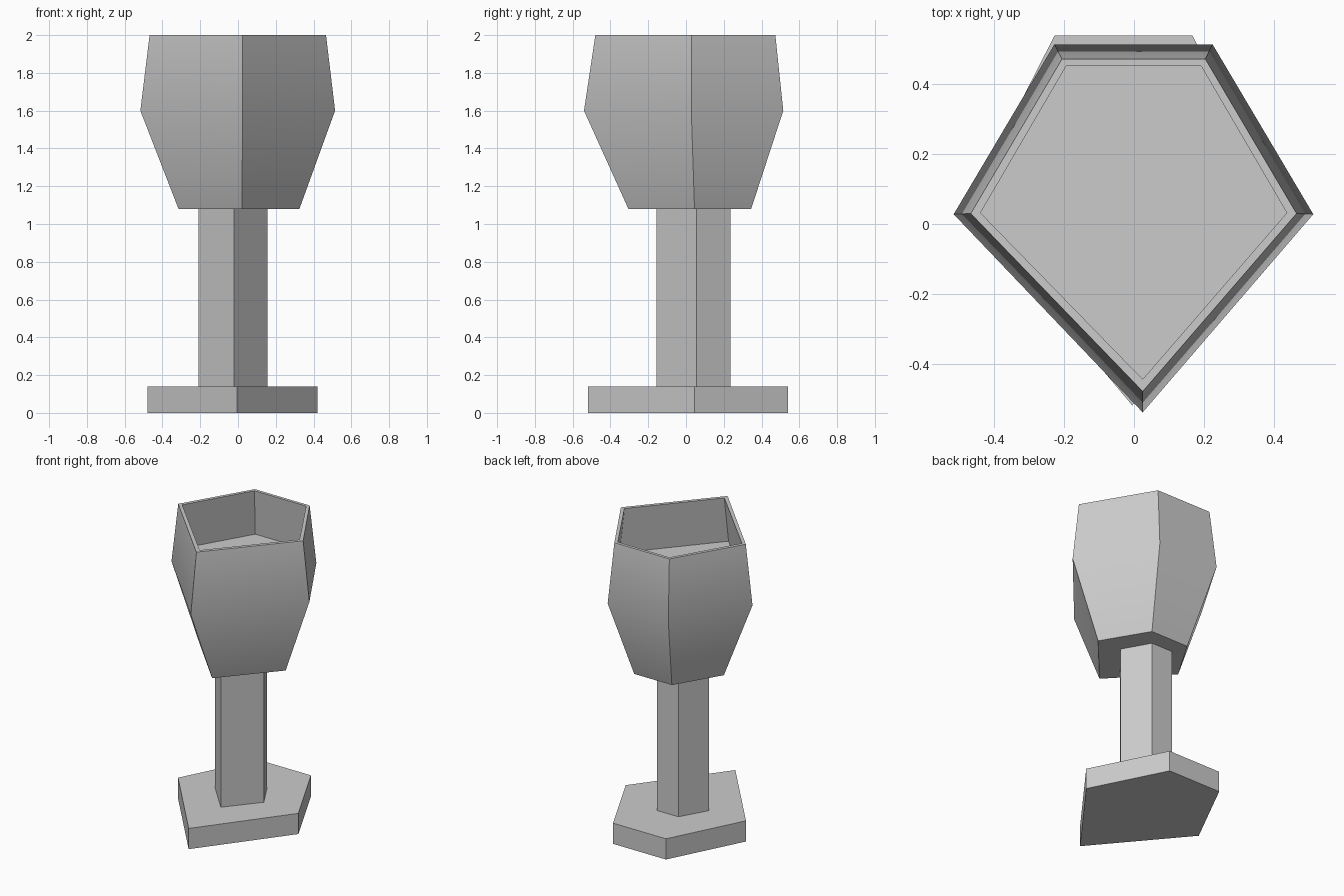
import bpy, bmesh, math

cube = bpy.data.objects.get("Cube")
if cube:
    bpy.data.objects.remove(cube, do_unlink=True)

grey = bpy.data.materials.new("plain_grey")
grey.use_nodes = True
grey.diffuse_color = (0.6, 0.6, 0.6, 1)
grey.node_tree.nodes["Principled BSDF"].inputs["Base Color"].default_value = grey.diffuse_color


def pentagon(z, left, right, front, back, side_y, tip_x):
    """Uneven five-sided ring: one tip in front, a flat edge at the back."""
    mid, half = (left + right) / 2, 0.22 * (right - left)
    return [(tip_x, front, z), (right, side_y, z), (mid + half, back, z),
            (mid - half, back, z), (left, side_y, z)]


def loft(name, rings):
    """Skin a stack of rings and cap both ends."""
    bm = bmesh.new()
    loops = [[bm.verts.new(p) for p in ring] for ring in rings]
    for low, high in zip(loops, loops[1:]):
        for i in range(5):
            j = (i + 1) % 5
            bm.faces.new((low[i], low[j], high[j], high[i]))
    bm.faces.new(loops[0][::-1])
    bm.faces.new(loops[-1])
    bmesh.ops.recalc_face_normals(bm, faces=bm.faces)
    mesh = bpy.data.meshes.new(name)
    bm.to_mesh(mesh)
    bm.free()
    mesh.materials.append(grey)
    obj = bpy.data.objects.new(name, mesh)
    bpy.context.collection.objects.link(obj)
    return obj


# Foot slab and stem
loft("foot", [pentagon(z, -0.48, 0.42, -0.52, 0.54, 0.045, -0.005) for z in (0, 0.14)])
loft("stem", [pentagon(z, -0.21, 0.155, -0.155, 0.235, 0.055, -0.02) for z in (0.14, 1.08)])

# Bowl: outside up to the rim, then down the inside to the fill level
bowl = loft("bowl", [
    pentagon(1.08, -0.315, 0.325, -0.305, 0.345, 0.045, 0.02),
    pentagon(1.60, -0.517, 0.514, -0.54, 0.515, 0.028, 0.025),
    pentagon(2.00, -0.468, 0.466, -0.48, 0.473, 0.03, 0.025),
    pentagon(2.00, -0.44, 0.438, -0.445, 0.453, 0.032, 0.025),
    pentagon(1.69, -0.477, 0.475, -0.49, 0.485, 0.03, 0.025),
])
bpy.ops.object.select_all(action="DESELECT")
bowl.select_set(True)
bpy.context.view_layer.objects.active = bowl
bpy.ops.object.shade_smooth_by_angle(angle=math.radians(32))
